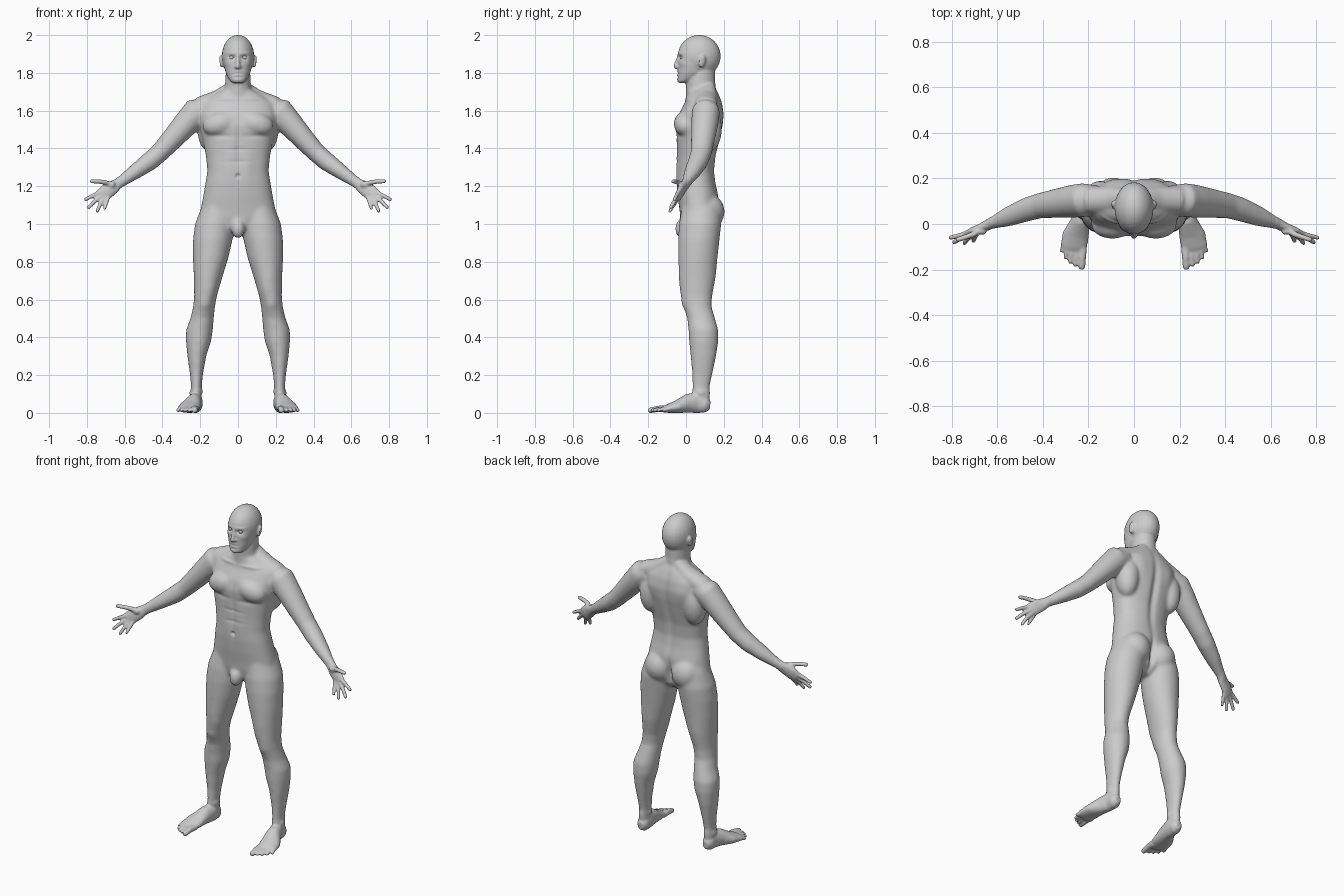
import bpy, bmesh
from math import sin, cos, pi, exp, copysign
from mathutils import Vector, Matrix, Euler

bm = bmesh.new()


def loft(pts, ref=(0, 1, 0), flat=False, mirror=True, p=2.0, n=28):
    """Skin rings (x, y, z, radius across, radius along ref) into a closed tube."""
    cs = [Vector(q[:3]) for q in pts]
    ref = Vector(ref)
    for s in ((1, -1) if mirror else (1,)):
        rings = []
        for i, q in enumerate(pts):
            t = Vector((0, 0, 1)) if flat else (cs[min(i + 1, len(cs) - 1)] - cs[max(i - 1, 0)]).normalized()
            v = (ref - t * ref.dot(t)).normalized()
            u = v.cross(t)
            ring = []
            for k in range(n):
                a = 2 * pi * k / n
                c, d = cos(a), sin(a)
                c, d = copysign(abs(c) ** (2 / p), c), copysign(abs(d) ** (2 / p), d)
                w = cs[i] + u * c * q[3] + v * d * q[4]
                ring.append(bm.verts.new((w.x * s, w.y, w.z)))
            rings.append(ring)
        fs = [bm.faces.new((a[k], a[(k + 1) % n], b[(k + 1) % n], b[k]))
              for a, b in zip(rings, rings[1:]) for k in range(n)]
        fs += [bm.faces.new(rings[0]), bm.faces.new(rings[-1])]
        bmesh.ops.recalc_face_normals(bm, faces=fs)


def blob(c, r, rot=(0, 0, 0), mirror=True):
    """Ellipsoid, mirrored across x unless it sits on the centre line."""
    for s in ((1, -1) if mirror else (1,)):
        e = Euler((rot[0], rot[1] * s, rot[2] * s)).to_matrix().to_4x4()
        m = Matrix.Translation((c[0] * s, c[1], c[2])) @ e @ Matrix.Diagonal((*r, 1))
        bmesh.ops.create_uvsphere(bm, u_segments=24, v_segments=16, radius=1, matrix=m)


def digit(points, r):
    """Finger or toe: tapering tube with a round tip."""
    k = len(points) - 1
    rs = [r * (1 - 0.2 * i / k) for i in range(k + 1)]
    loft([(*q, a, a) for q, a in zip(points, rs)], ref=(0, 0.3, 1), n=14)
    blob(points[-1], (rs[-1],) * 3)


def column(rows, p=2.0):
    """Centre-line loft from (z, half width, front y, back y)."""
    loft([(0, (f + b) / 2, z, w, (b - f) / 2) for z, w, f, b in rows], flat=True, mirror=False, p=p, n=40)


# torso
column([(.94, .05, .02, .11), (.98, .12, -.02, .15), (1.03, .19, -.03, .165), (1.08, .197, -.035, .17),
        (1.15, .184, -.045, .172), (1.22, .172, -.05, .157), (1.28, .162, -.05, .15), (1.36, .17, -.048, .158),
        (1.45, .188, -.05, .18), (1.52, .203, -.055, .195), (1.58, .207, -.04, .2), (1.64, .195, -.008, .192),
        (1.68, .14, .005, .178), (1.71, .08, .01, .165)], 2.3)
# neck
column([(1.62, .09, .0, .18), (1.67, .08, .0, .17), (1.71, .07, 0, .16), (1.76, .066, .0, .155),
        (1.83, .064, .02, .155)])
# skull and jaw
blob((0, .07, 1.888), (.086, .114, .113), mirror=False)
column([(1.747, .026, -.038, .0), (1.757, .04, -.044, .03), (1.775, .053, -.045, .08), (1.80, .065, -.043, .11),
        (1.84, .075, -.043, .14), (1.88, .08, -.043, .155), (1.91, .08, -.04, .165)], 2.2)
# nose
loft([(0, -.036, 1.893, .009, .01), (0, -.044, 1.865, .009, .012), (0, -.053, 1.843, .011, .012),
      (0, -.056, 1.832, .013, .011), (0, -.05, 1.824, .01, .008)], mirror=False, n=14)
blob((.012, -.045, 1.832), (.008, .01, .008))
# ears
blob((.09, .085, 1.86), (.009, .02, .034), (-.2, .2, .35))
# trapezius, chest, shoulder blades, buttocks
loft([(.03, .115, 1.73, .03, .04), (.1, .11, 1.67, .043, .055), (.2, .105, 1.625, .05, .06)])
blob((.095, -.005, 1.53), (.095, .06, .065), (0, .25, 0))
blob((.15, .12, 1.5), (.065, .07, .12))
blob((.09, .105, 1.065), (.092, .1, .1))
# groin
blob((0, -.022, .975), (.036, .036, .052), mirror=False)

# legs
loft([(.222, .078, .06, .03, .045), (.222, .08, .1, .029, .047), (.22, .08, .14, .029, .046),
      (.22, .086, .2, .034, .053), (.218, .092, .3, .05, .068), (.209, .094, .38, .067, .078),
      (.204, .092, .44, .071, .079), (.19, .08, .5, .062, .074), (.18, .062, .56, .058, .074),
      (.172, .056, .62, .06, .083), (.158, .06, .72, .076, .098), (.145, .063, .82, .094, .104),
      (.133, .068, .92, .105, .11), (.122, .075, 1.0, .106, .112), (.105, .08, 1.1, .085, .1)], flat=True)
# feet
loft([(.222, .128, .04, .018, .024), (.222, .105, .042, .034, .042), (.223, .06, .055, .036, .056),
      (.235, .01, .05, .043, .05), (.256, -.05, .032, .058, .033), (.265, -.1, .022, .058, .022),
      (.27, -.125, .016, .05, .014)], ref=(0, 0, 1))
# toes: base x, base y, tip x, tip y, radius
for bx, by, tx, ty, r in [(.225, -.1, .229, -.187, .019), (.25, -.1, .257, -.178, .013),
                          (.27, -.1, .28, -.166, .0125), (.288, -.09, .301, -.147, .012),
                          (.302, -.07, .317, -.117, .012)]:
    digit([(bx, by, .022), ((bx + tx) / 2, (by + ty) / 2, .022), (tx, ty, .014)], r)

# arms
loft([(.16, .11, 1.61, .055, .06), (.222, .105, 1.592, .077, .075), (.272, .1, 1.535, .069, .072),
      (.345, .09, 1.453, .059, .064), (.415, .08, 1.377, .051, .056), (.47, .064, 1.33, .05, .053),
      (.55, .033, 1.273, .04, .044), (.625, .003, 1.22, .029, .026), (.66, -.012, 1.195, .032, .02)])
# palms
loft([(.63, -.002, 1.217, .028, .021), (.665, -.016, 1.192, .037, .02), (.7, -.03, 1.168, .041, .018),
      (.728, -.042, 1.147, .036, .013)])
blob((.678, -.028, 1.205), (.032, .016, .02), (0, .3, .4))
# fingers and thumb
digit([(.72, -.038, 1.172), (.765, -.05, 1.152), (.806, -.06, 1.13)], .0125)
digit([(.715, -.038, 1.155), (.76, -.062, 1.119), (.79, -.08, 1.088)], .0125)
digit([(.705, -.038, 1.145), (.73, -.065, 1.103), (.745, -.084, 1.07)], .012)
digit([(.685, -.033, 1.148), (.697, -.058, 1.11), (.706, -.076, 1.082)], .011)
digit([(.67, -.025, 1.208), (.705, -.045, 1.221), (.74, -.058, 1.225), (.773, -.068, 1.226)], .014)

# fuse all parts into one skin
me = bpy.data.meshes.new("body")
bm.to_mesh(me)
bm.free()
body = bpy.data.objects.new("body", me)
bpy.context.collection.objects.link(body)
mod = body.modifiers.new("fuse", 'REMESH')
mod.mode = 'VOXEL'
mod.voxel_size = .0058
skin = bpy.data.meshes.new_from_object(body.evaluated_get(bpy.context.evaluated_depsgraph_get()))
body.modifiers.clear()
body.data = skin

# soften the blends, less on head, hands and feet
bm = bmesh.new()
bm.from_mesh(skin)
soft = [v for v in bm.verts if abs(v.co.x) < .63 and .12 < v.co.z < 1.74]
for i in range(16):
    bmesh.ops.smooth_vert(bm, verts=soft, factor=.5, use_axis_x=True, use_axis_y=True, use_axis_z=True)
for i in range(2):
    bmesh.ops.smooth_vert(bm, verts=bm.verts, factor=.5, use_axis_x=True, use_axis_y=True, use_axis_z=True)
bm.normal_update()

# sculpt strokes: centre, reach, height along the surface normal
face = [(.033, -.035, 1.882, .018, .04, .012, -.012), (.03, -.04, 1.902, .03, .04, .008, .003),
        (.055, -.02, 1.85, .018, .03, .014, .003), (0, -.05, 1.798, .024, .03, .004, -.004),
        (0, -.05, 1.806, .017, .03, .005, .005), (0, -.05, 1.789, .016, .03, .005, .005),
        (0, -.05, 1.777, .02, .03, .005, -.003), (0, -.05, 1.762, .018, .03, .011, .003),
        (.1, .078, 1.862, .012, .01, .018, -.005)]
trunk = [(0, .2, 1.42, .022, .1, .22, -.014), (0, -.06, 1.42, .012, .06, .13, -.006),
         (0, -.05, 1.255, .01, .05, .01, -.013), (0, -.05, 1.33, .06, .05, .009, -.003),
         (0, -.05, 1.395, .06, .05, .009, -.003), (0, .19, 1.04, .014, .1, .075, -.025),
         (.1, -.06, 1.465, .07, .05, .013, -.005), (.1, .2, 1.57, .045, .05, .06, .006),
         (.09, .0, 1.662, .07, .05, .009, .005), (.05, -.05, 1.3, .03, .05, .1, .004)]
limbs = [(.175, -.02, .575, .03, .04, .03, .006), (.25, .075, .105, .012, .02, .015, .006),
         (.195, .07, .115, .012, .02, .015, .006), (.165, -.02, .5, .03, .03, .02, -.003),
         (.14, .0, .66, .03, .06, .05, .005)]
strokes = face + trunk + limbs
for v in bm.verts:
    x, y, z = abs(v.co.x), v.co.y, v.co.z
    if x > .45:
        continue
    h = 0
    for cx, cy, cz, rx, ry, rz, amt in strokes:
        d = ((x - cx) / rx) ** 2 + ((y - cy) / ry) ** 2 + ((z - cz) / rz) ** 2
        if d < 8:
            h += amt * exp(-d)
    v.co += v.normal * h
    v.co.z = max(v.co.z, 0)
for f in bm.faces:
    f.smooth = True
bm.to_mesh(skin)
bm.free()

# eyes
for side, s in (("left", 1), ("right", -1)):
    bpy.ops.mesh.primitive_uv_sphere_add(segments=20, ring_count=12, radius=.014, location=(.033 * s, -.017, 1.882))
    eye = bpy.context.object
    eye.name = side + "_eye"
    bpy.ops.object.shade_smooth()
